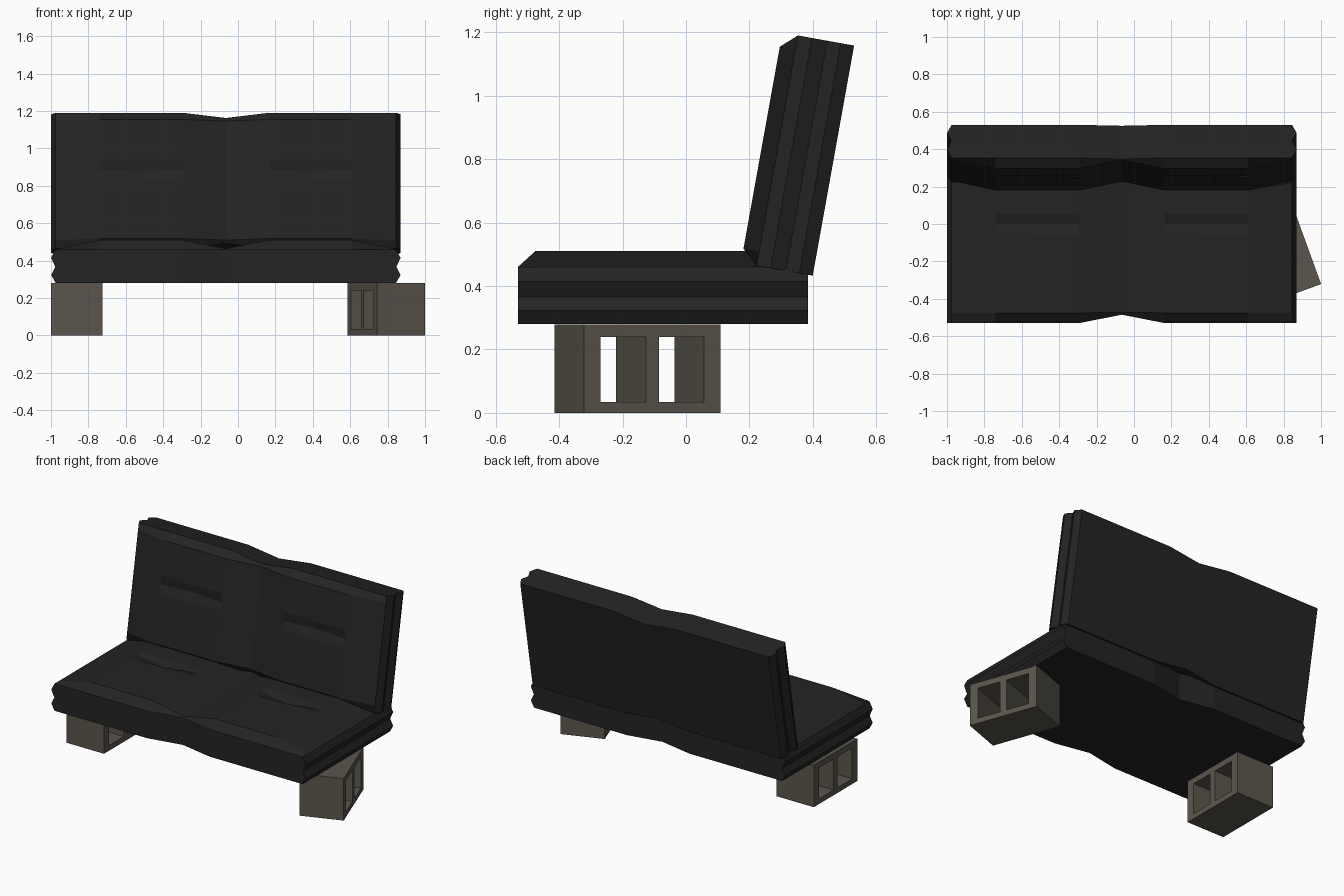
import bpy, bmesh, math
from mathutils import Matrix, Vector

if "Cube" in bpy.data.objects:
    bpy.data.objects.remove(bpy.data.objects["Cube"])


def material(name, rgb):
    m = bpy.data.materials.new(name)
    m.diffuse_color = (*rgb, 1)
    m.use_nodes = True
    m.node_tree.nodes["Principled BSDF"].inputs["Base Color"].default_value = m.diffuse_color
    return m


BLACK = material("black vinyl", (0.017, 0.017, 0.017))
STONE = material("concrete", (0.105, 0.094, 0.074))


def finish(name, bm, mat):
    bmesh.ops.recalc_face_normals(bm, faces=bm.faces)
    me = bpy.data.meshes.new(name)
    bm.to_mesh(me)
    bm.free()
    me.materials.append(mat)
    ob = bpy.data.objects.new(name, me)
    bpy.context.collection.objects.link(ob)
    return ob


# Cushion stations across the width, and the puffed height at each one
XS = [-0.91, -0.675, -0.45, -0.23, 0, 0.23, 0.45, 0.675, 0.91]
PUFF = [0, 0.05, 0.05, 0.05, 0.004, 0.05, 0.05, 0.05, 0]
CX = -0.065
THICK = 0.18
SIDE = [(0.934, 0.135), (0.912, 0.086), (0.934, 0.043)]  # ribbed side profile


def cushion(name, length, rim, dent, dip, origin, along, out):
    """Loft rings along the length; along / out are (y, z) directions."""
    bm = bmesh.new()
    stations = [(0, 0, 0), (rim, 1, 0), (dent - 0.055, 1, 0), (dent, 1, 0.03),
                (dent + 0.055, 1, 0), (length - rim, 1, 0), (length, 0, 0)]
    rings = []
    for u, puffed, depth in stations:
        def point(x, v):
            w = u
            if x == 0:  # pinched seam in the middle of both ends
                w = min(max(u, dip), length - dip)
                if puffed:
                    w = min(max(u, dip + 0.012), length - dip - 0.012)
            return bm.verts.new((CX + x, origin[0] + along[0] * w + out[0] * v,
                                 origin[1] + along[1] * w + out[1] * v))
        ring = [point(x, THICK + p * puffed - (depth if i in (2, 6) else 0))
                for i, (x, p) in enumerate(zip(XS, PUFF))]
        ring += [point(x, v) for x, v in SIDE]
        ring += [point(x, 0) for x in reversed(XS)]
        ring += [point(-x, v) for x, v in reversed(SIDE)]
        rings.append(ring)
    n = len(rings[0])
    for a, b in zip(rings, rings[1:]):
        for i in range(n):
            j = (i + 1) % n
            bm.faces.new((a[i], a[j], b[j], b[i]))
    # End caps in vertical strips
    for r in (rings[0], rings[-1]):
        for i in range(8):
            strip = [r[i], r[i + 1]]
            if i == 7:
                strip += r[9:12]
            strip += [r[19 - i], r[20 - i]]
            if i == 0:
                strip += r[21:24]
            bm.faces.new(strip)
    return finish(name, bm, BLACK)


# Seat, and the leaning backrest running from its top edge downwards
cushion("seat", 0.915, 0.055, 0.53, 0.045, (-0.53, 0.28), (1, 0), (0, 1))
cushion("backrest", 0.737, 0.045, 0.32, 0.028, (0.53, 1.158),
        (-0.177, -0.984), (-0.984, 0.177))


# Concrete block with two through holes, assembled as a framed plate
def block(name, x, y, angle):
    bm = bmesh.new()
    w, h = 0.1375, 0.279
    ys = [-0.229, -0.174, -0.0215, 0.0215, 0.174, 0.229]
    zs = [0, 0.035, 0.24, h]
    holes = {(1, 1), (3, 1)}
    grids = [[[bm.verts.new((s * w, a, b)) for b in zs] for a in ys]
             for s in (-1, 1)]
    cells = {(i, j) for i in range(5) for j in range(3)} - holes
    for i, j in cells:
        corners = [(i, j), (i + 1, j), (i + 1, j + 1), (i, j + 1)]
        for g in grids:
            bm.faces.new([g[a][b] for a, b in corners])
        sides = [(0, -1), (1, 0), (0, 1), (-1, 0)]
        for k, (di, dj) in enumerate(sides):
            if (i + di, j + dj) not in cells:  # outer walls and hole walls
                (a, b), (c, d) = corners[k], corners[(k + 1) % 4]
                bm.faces.new((grids[0][a][b], grids[0][c][d],
                              grids[1][c][d], grids[1][a][b]))
    bm.transform(Matrix.Translation(Vector((x, y, 0))) @
                 Matrix.Rotation(math.radians(angle), 4, "Z"))
    return finish(name, bm, STONE)


block("left_block", -0.8625, -0.14, 0)
block("right_block", 0.793, -0.153, 20)
